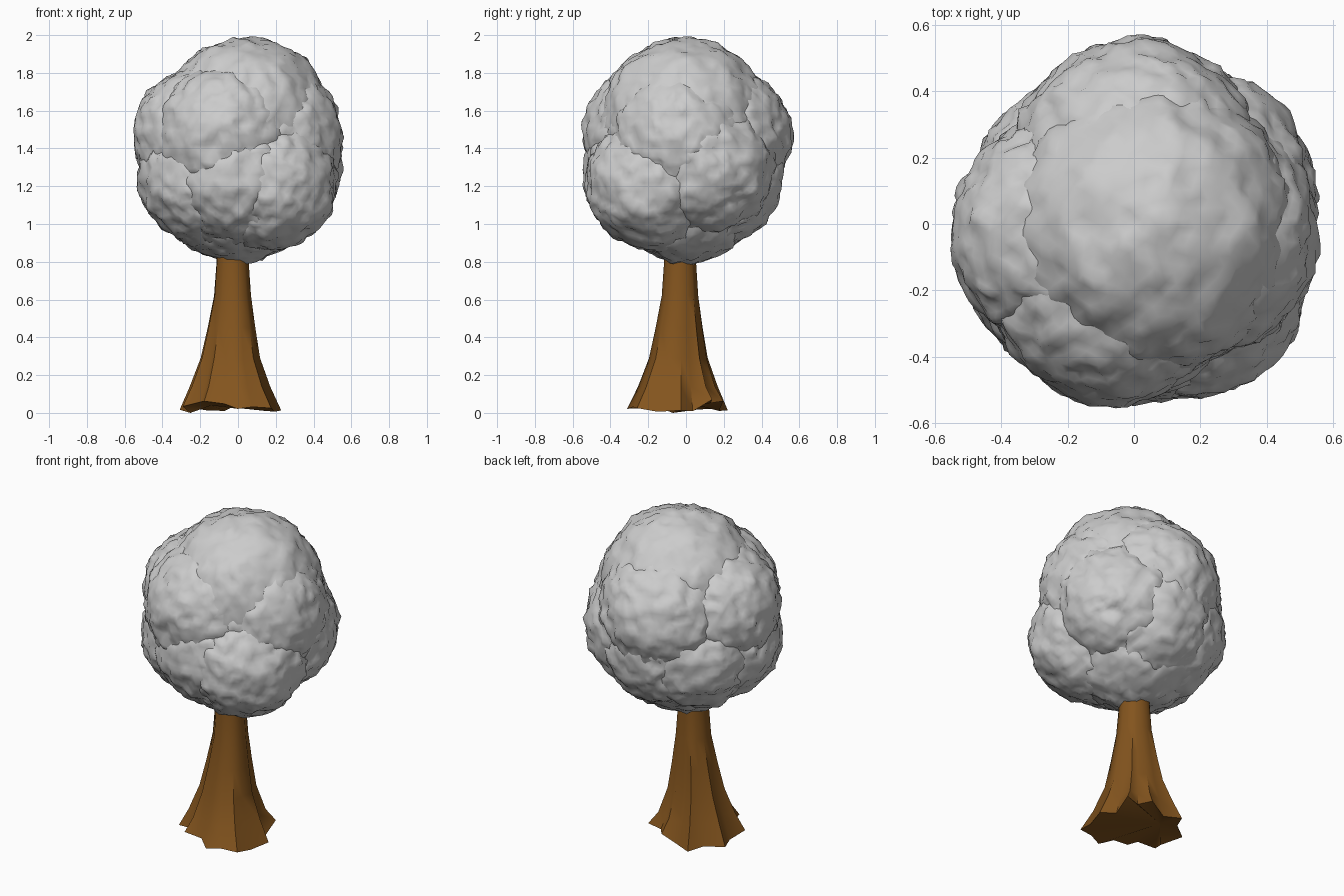
import bpy, bmesh, math, random
from mathutils import Vector, noise

if "Cube" in bpy.data.objects:
    bpy.data.objects.remove(bpy.data.objects["Cube"])

random.seed(4)


def make_object(name, bm, angle):
    bmesh.ops.recalc_face_normals(bm, faces=bm.faces[:])
    mesh = bpy.data.meshes.new(name)
    bm.to_mesh(mesh)
    bm.free()
    obj = bpy.data.objects.new(name, mesh)
    bpy.context.collection.objects.link(obj)
    bpy.ops.object.select_all(action='DESELECT')
    obj.select_set(True)
    bpy.context.view_layer.objects.active = obj
    bpy.ops.object.shade_smooth_by_angle(angle=math.radians(angle))
    return obj


# Foliage: overlapping lumpy balls (name, centre, radius)
LOBES = [
    ("top", (0.045, -0.01, 1.54), 0.445),
    ("bottom", (0.0, 0.0, 1.20), 0.405),
    ("left", (-0.19, -0.03, 1.47), 0.36),
    ("left_low", (-0.155, -0.08, 1.25), 0.37),
    ("front", (-0.06, -0.165, 1.47), 0.38),
    ("front_low", (0.0, -0.165, 1.26), 0.375),
    ("right", (0.175, -0.03, 1.46), 0.38),
    ("right_front_low", (0.165, -0.17, 1.22), 0.355),
    ("right_back_low", (0.175, 0.10, 1.31), 0.37),
    ("back", (0.01, 0.18, 1.46), 0.375),
    ("back_left_low", (-0.12, 0.09, 1.24), 0.36),
    ("back_low", (0.03, 0.14, 1.26), 0.375),
]


def foliage(name, centre, radius):
    bm = bmesh.new()
    bmesh.ops.create_icosphere(bm, subdivisions=5, radius=radius)
    c = Vector(centre)
    for v in bm.verts:
        p = v.co + c * 3.7
        bump = 0.018 * noise.noise(p * 7) + 0.016 * noise.noise(p * 19)
        v.co += v.co.normalized() * bump
        v.co += noise.noise_vector(p * 26) * 0.010
        v.co += c
    make_object("foliage_" + name, bm, 60)


for lobe in LOBES:
    foliage(*lobe)

# Trunk: stacked star-shaped rings that flare into roots
# (height, radius, ridge depth, centre x, centre y)
RINGS = [
    (1.00, 0.080, 0.02, -0.03, -0.03),
    (0.80, 0.086, 0.04, -0.03, -0.03),
    (0.62, 0.098, 0.06, -0.03, -0.03),
    (0.45, 0.125, 0.08, -0.035, -0.035),
    (0.29, 0.154, 0.10, -0.04, -0.04),
    (0.14, 0.205, 0.13, -0.04, -0.045),
    (0.035, 0.256, 0.15, -0.035, -0.05),
]
SIDES = 18
wobble = [random.uniform(-1, 1) for _ in range(SIDES)]
bm = bmesh.new()
rings = []
for z, r, depth, cx, cy in RINGS:
    ring = []
    for i in range(SIDES):
        a = math.tau * (i + 0.3 * wobble[i - 3]) / SIDES
        sign = 1 if i % 2 == 0 else -1
        rr = r * (1 + depth * (0.6 * sign + 0.7 * wobble[i]))
        zz = z
        if z < 0.05:
            zz = max(0.0, z + 0.006 * sign + 0.035 * wobble[i - 5])
        ring.append(bm.verts.new((cx + rr * math.cos(a), cy + rr * math.sin(a), zz)))
    rings.append(ring)
for upper, lower in zip(rings, rings[1:]):
    for i in range(SIDES):
        j = (i + 1) % SIDES
        bm.faces.new((upper[i], lower[i], lower[j], upper[j]))
bm.faces.new(rings[0])
# Fanned underside, gathered towards the back left
hub = bm.verts.new((-0.14, 0.06, 0.04))
for i in range(SIDES):
    bm.faces.new((rings[-1][i], hub, rings[-1][(i + 1) % SIDES]))
trunk = make_object("trunk", bm, 50)
bark = bpy.data.materials.new("bark")
bark.diffuse_color = (0.23, 0.09, 0.013, 1)
bark.use_nodes = True
bark.node_tree.nodes["Principled BSDF"].inputs["Base Color"].default_value = bark.diffuse_color
trunk.data.materials.append(bark)
